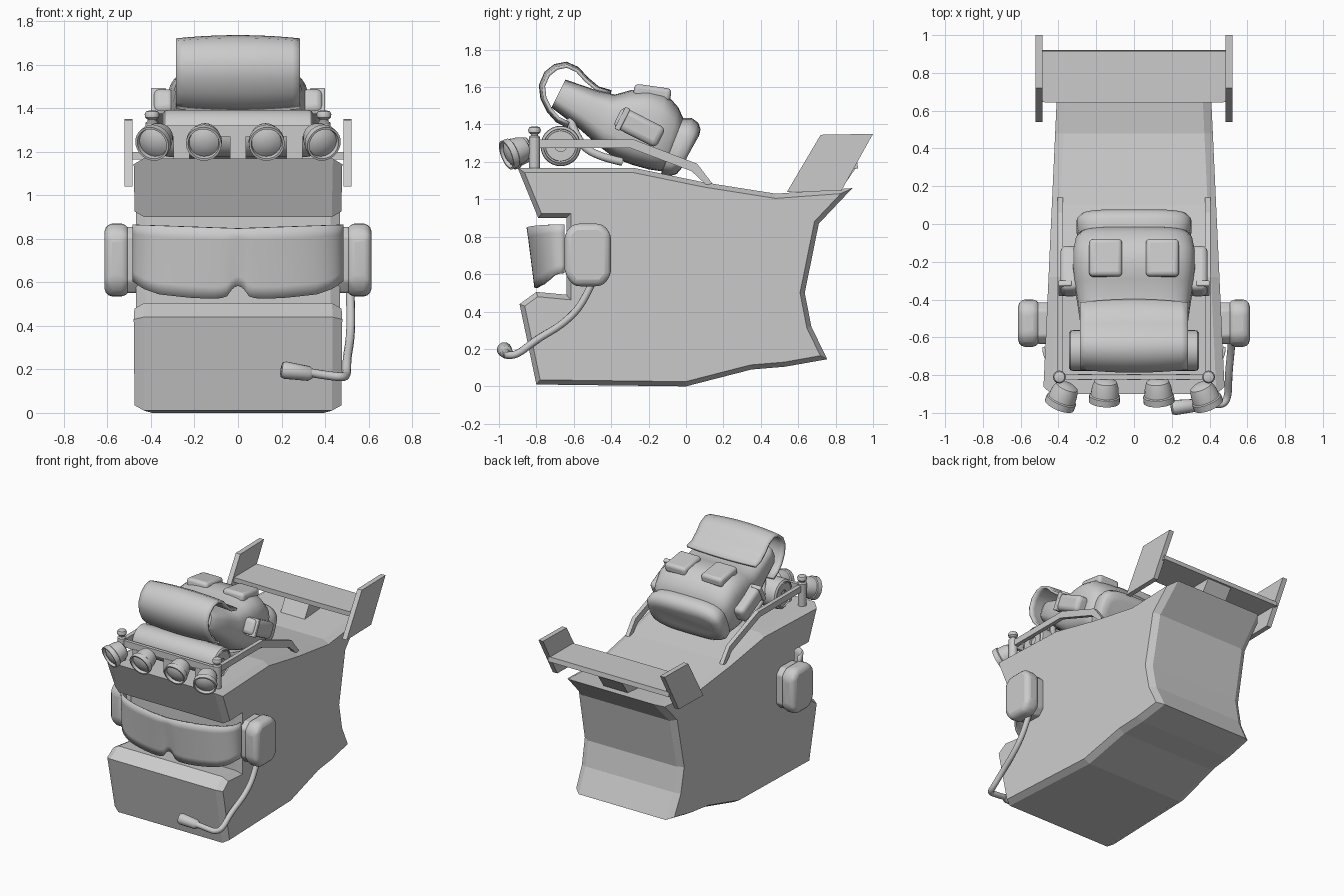
import bpy, bmesh, math
from mathutils import Vector, Matrix, Euler

if "Cube" in bpy.data.objects:
    bpy.data.objects.remove(bpy.data.objects["Cube"])


def finish(ob, angle=None, bevel=0, segs=3, solid=0):
    bpy.context.view_layer.objects.active = ob
    for o in bpy.context.selected_objects:
        o.select_set(False)
    ob.select_set(True)
    if solid:
        m = ob.modifiers.new("thickness", 'SOLIDIFY')
        m.thickness, m.offset = solid, 0
    if bevel:
        m = ob.modifiers.new("bevel", 'BEVEL')
        m.width, m.segments, m.limit_method = bevel, segs, 'ANGLE'
    if angle:
        bpy.ops.object.shade_smooth_by_angle(angle=math.radians(angle))
    return ob


def loft(name, rings, closed=True, **kw):
    """Skin a list of equal-length point rings; closed rings get end caps."""
    bm = bmesh.new()
    vs = [[bm.verts.new(p) for p in r] for r in rings]
    n = len(vs[0])
    for a, b in zip(vs, vs[1:]):
        for i in range(n if closed else n - 1):
            j = (i + 1) % n
            bm.faces.new((a[i], a[j], b[j], b[i]))
    if closed:
        bm.faces.new(vs[0])
        bm.faces.new(vs[-1])
    bmesh.ops.recalc_face_normals(bm, faces=bm.faces)
    me = bpy.data.meshes.new(name)
    bm.to_mesh(me)
    bm.free()
    ob = bpy.data.objects.new(name, me)
    bpy.context.collection.objects.link(ob)
    return finish(ob, **kw)


def prism(name, pts, x0, x1, **kw):
    return loft(name, [[(x, y, z) for y, z in pts] for x in (x0, x1)], **kw)


def box(name, c, size, tilt=0, **kw):
    sx, sy, sz = (s / 2 for s in size)
    m = Matrix.Translation(c) @ Matrix.Rotation(math.radians(tilt), 4, 'X')
    rings = [[m @ Vector((x, y, z)) for y, z in ((-sy, -sz), (sy, -sz), (sy, sz), (-sy, sz))] for x in (-sx, sx)]
    return loft(name, rings, **kw)


def lathe(name, prof, m, n=24, angle=40):
    """Revolve (radius, distance) pairs around local z, placed by matrix m."""
    return loft(name, [[m @ Vector((r * math.cos(a), r * math.sin(a), d))
                        for a in (2 * math.pi * i / n for i in range(n))] for r, d in prof], angle=angle)


def tube(name, pts, r):
    cu = bpy.data.curves.new(name, 'CURVE')
    cu.dimensions, cu.bevel_depth, cu.bevel_resolution, cu.use_fill_caps = '3D', r, 3, True
    sp = cu.splines.new('NURBS')
    sp.points.add(len(pts) - 1)
    for p, c in zip(sp.points, pts):
        p.co = (*c, 1)
    sp.use_endpoint_u, sp.order_u, sp.resolution_u = True, 3, 5
    ob = bpy.data.objects.new(name, cu)
    bpy.context.collection.objects.link(ob)
    finish(ob)
    bpy.ops.object.convert(target='MESH')
    return finish(bpy.context.object, angle=50)


def inset(pts, d):
    out = []
    for i, p in enumerate(pts):
        p, a, b = Vector(p), Vector(pts[i - 1]), Vector(pts[(i + 1) % len(pts)])
        e, f = (p - a).normalized(), (b - p).normalized()
        n1, n2 = Vector((-e.y, e.x)), Vector((-f.y, f.x))
        out.append(p + (n1 + n2) * d / (1 + n1.dot(n2)))
    return out


def lerp(tab, x):
    for (a, u), (b, v) in zip(tab, tab[1:]):
        if x <= b:
            return u + (v - u) * (x - a) / (b - a)
    return tab[-1][1]


def pillow(name, stations, x=0, n=32, power=0.55):
    """Soft padded form: (upper y, z, lower y, z, half width) sections."""
    rings = []
    for uy, uz, ly, lz, w in stations:
        ring = []
        for i in range(n):
            a = 2 * math.pi * i / n
            c, s = (math.copysign(abs(f) ** power, f) for f in (math.cos(a), math.sin(a)))
            t = (s + 1) / 2
            ring.append((x + w * c, ly + (uy - ly) * t, lz + (uz - lz) * t))
        rings.append(ring)
    return loft(name, rings, angle=50)


# head body: side profile with a visor recess, chamfered rim, tapering to the back
prof = [(-.80, .01), (0, 0), (.35, .09), (.53, .105), (.755, .145), (.67, .32), (.635, .50), (.71, .87),
        (.89, 1.06), (.48, 1.03), (.10, 1.09), (-.28, 1.168), (-.90, 1.168), (-.79, .90),
        (-.64, .90), (-.64, .49), (-.80, .505), (-.89, .44)]
side = inset(prof, .025)
hw = lambda y: .48 - .046 * (y + .88)
loft("head_body", [[(s * (hw(y) - d), y, z) for y, z in p]
                   for s, d, p in ((-1, 0, side), (-1, .045, prof), (1, .045, prof), (1, 0, side))])

# wraparound visor with nose notch
low = [(0, .585), (.025, .575), (.055, .53), (.12, .525), (.22, .53), (.36, .545), (.43, .57), (.485, .61)]
xs = [math.sin(math.pi / 2 * i / 20) * .478 for i in range(-20, 21)] + [-.05, -.03, -.015, .015, .03, .05]
cols = []
for x in sorted(set(xs)):
    c = math.sqrt(max(0, 1 - (x / .478) ** 2))
    zb, zt = lerp(low, abs(x)), .848 + .017 * (abs(x) / .478)
    cols.append([(x, -.65 - (.195 - .04 * (1 - t)) * c ** .8, zb + (zt - zb) * t) for t in (i / 6 for i in range(7))])
loft("visor", cols, closed=False, angle=50, solid=.015)

# headset cups and cushions
cup = [(-.65, .60), (-.60, .535), (-.45, .535), (-.40, .59), (-.40, .82), (-.45, .87), (-.60, .87), (-.65, .82)]
for s in (-1, 1):
    prism("ear_cup", cup, s * .50, s * .613, bevel=.035, angle=40)
    prism("ear_cushion", inset(cup, .015), s * .45, s * .515, bevel=.012, angle=40)

# microphone boom and foam tip
tube("mic_boom", [(.515, -.50, .56), (.52, -.55, .44), (.515, -.66, .33), (.50, -.80, .25), (.50, -.90, .17),
                  (.48, -.955, .165), (.42, -.955, .17), (.33, -.965, .185)], .02)
aim = Vector((-.14, -.015, .02)).to_track_quat('Z', 'Y').to_matrix().to_4x4()
lathe("mic_tip", [(.02, 0), (.034, .02), (.04, .13), (.034, .147), (.02, .15)],
      Matrix.Translation((.345, -.958, .178)) @ aim, 16)

# roof rack: side rails, posts with knobs, front bar
for s in (-1, 1):
    prism("side_rail", [(-.80, 1.275), (-.30, 1.275), (.03, 1.15), (.11, 1.075), (.14, 1.085), (.06, 1.19),
                        (-.28, 1.32), (-.80, 1.32)], s * .375, s * .405)
    lathe("rack_post", [(.03, 0), (.03, .17), (.02, .178), (.02, .185), (.032, .195), (.034, .21), (.028, .222), (.012, .227)],
          Matrix.Translation((s * .395, -.81, 1.163)), 16)
box("front_bar", (0, -.81, 1.295), (.78, .025, .05))
for x in (-.26, 0, .26):
    box("bar_block", (x, -.81, 1.22), (.075, .03, .11))

# four spotlights, outer pair turned outward
for x, y, yaw in ((-.355, -.86, -22), (-.15, -.835, -4), (.125, -.835, 4), (.355, -.86, 22)):
    m = Matrix.Translation((x, y, 1.275)) @ Euler((math.radians(110), 0, math.radians(yaw))).to_matrix().to_4x4()
    lathe("spotlight", [(.03, -.015), (.06, 0), (.07, .03), (.075, .075), (.082, .08), (.082, .115), (.072, .115),
                        (.068, .095), (.045, .108), (.015, .114)], m)

# rolled mat across the rack
lathe("bed_roll", [(.03, -.325), (.03, -.34), (.08, -.34), (.082, -.335), (.09, -.335), (.092, -.345), (.105, -.335),
                   (.108, -.32), (.108, .32), (.105, .335), (.092, .345), (.09, .335), (.082, .335), (.08, .34),
                   (.03, .34), (.03, .325)], Matrix.Translation((0, -.67, 1.285)) @ Matrix.Rotation(math.pi / 2, 4, 'Y'), 28)

# backpack lying on the rack
pillow("backpack_body", [(-.645, 1.64, -.72, 1.49, .25), (-.60, 1.625, -.68, 1.46, .275), (-.47, 1.58, -.58, 1.385, .285),
                         (-.38, 1.56, -.46, 1.28, .30), (-.29, 1.585, -.38, 1.22, .315), (-.20, 1.59, -.29, 1.185, .325),
                         (-.11, 1.57, -.20, 1.16, .325), (-.04, 1.49, -.13, 1.15, .31), (0, 1.40, -.10, 1.16, .27)])
pillow("backpack_base", [(-.025, 1.41, -.13, 1.15, .27), (-.015, 1.435, -.135, 1.13, .295), (.03, 1.435, -.10, 1.12, .305),
                         (.065, 1.41, -.05, 1.135, .305), (.078, 1.375, -.02, 1.17, .285), (.07, 1.34, -.01, 1.2, .24)])
for s in (-1, 1):
    box("top_pocket", (s * .15, -.18, 1.57), (.175, .20, .07), tilt=-8, bevel=.022, angle=40)
    box("side_pocket", (s * .34, -.25, 1.385), (.10, .26, .12), tilt=-27, bevel=.03, angle=40)
    box("side_strap", (s * .365, -.34, 1.43), (.07, .03, .13), tilt=-27, bevel=.006, angle=40)
    tube("shoulder_strap", [(s * .2, -.62, 1.43), (s * .24, -.58, 1.31), (s * .26, -.48, 1.23), (s * .25, -.34, 1.2)], .022)

# lid flap curling over the open end
path = [(-.40, 1.575), (-.47, 1.595), (-.53, 1.645), (-.58, 1.70), (-.64, 1.727), (-.70, 1.715), (-.75, 1.675), (-.778, 1.61),
        (-.77, 1.54), (-.735, 1.47), (-.69, 1.42), (-.63, 1.39)]
rows = []
for i in range(-8, 9):
    t = i / 8
    k = 1 - .09 * t * t
    rows.append([(.285 * t, -.60 + (y + .60) * k, 1.56 + (z - 1.56) * k) for y, z in path])
loft("lid_flap", rows, closed=False, angle=60, solid=.018)

# rear wing with end plates and pylon
loft("wing_blade", [[(x, f, 1.165), (x, .92, 1.165), (x, .915, 1.2), (x, f, 1.2)]
                    for x, f in ((-.50, .645), (-.2, .64), (.2, .64), (.50, .645))])
for s in (-1, 1):
    prism("wing_end_plate", [(.54, 1.04), (.83, 1.045), (1, 1.35), (.72, 1.345)], s * .485, s * .522)
loft("wing_pylon", [[(x, y, z) for y, z in ((.64, 1.03), (.82, 1.04), (.91, 1.17), (.72, 1.17))]
                    for x in (-.10, .10)])
